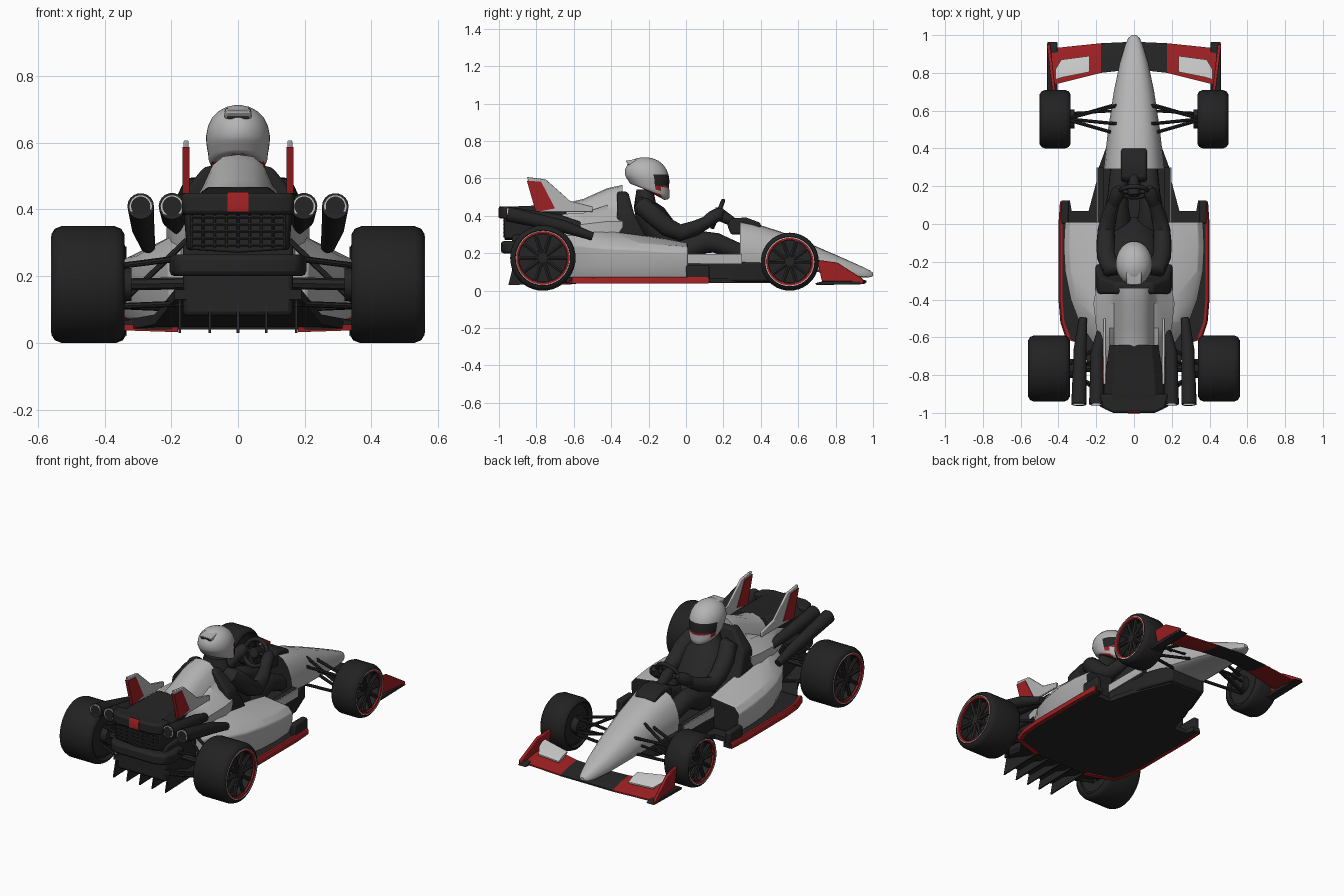
import bpy, bmesh, math
from mathutils import Vector

if "Cube" in bpy.data.objects:
    bpy.data.objects.remove(bpy.data.objects["Cube"])

def mat(name, r, g, b):
    m = bpy.data.materials.new(name)
    m.diffuse_color = (r, g, b, 1)
    m.use_nodes = True
    m.node_tree.nodes["Principled BSDF"].inputs["Base Color"].default_value = m.diffuse_color
    return m
GREY = mat("light grey paint", .46, .46, .46)
BLACK = mat("black plastic", .018, .018, .018)
RED = mat("red paint", .34, .014, .016)
TYRE = mat("tyre rubber", .016, .016, .016)
SUIT = mat("dark suit", .02, .02, .021)
WHITE = mat("pale trim", .56, .56, .56)

def finish(name, bm, mats, mirror=False, bevel=0, angle=38, rule=None):
    bmesh.ops.recalc_face_normals(bm, faces=bm.faces)
    bm.normal_update()
    for f in bm.faces:
        f.smooth = True
        if rule:
            f.material_index = rule(f)
    me = bpy.data.meshes.new(name)
    bm.to_mesh(me)
    bm.free()
    me.set_sharp_from_angle(angle=math.radians(angle))
    for m in (mats if isinstance(mats, list) else [mats]):
        me.materials.append(m)
    o = bpy.data.objects.new(name, me)
    bpy.context.collection.objects.link(o)
    if bevel:
        b = o.modifiers.new("bevel", 'BEVEL')
        b.width, b.segments, b.limit_method = bevel, 2, 'ANGLE'
    if mirror:
        o.modifiers.new("mirror", 'MIRROR')
    return o

def skin(bm, rings, closed=False):
    vs = [[bm.verts.new(p) for p in r] for r in rings]
    n = len(vs[0])
    for i in range(len(vs) if closed else len(vs) - 1):
        a, b = vs[i], vs[(i + 1) % len(vs)]
        for j in range(n):
            bm.faces.new((a[j], a[(j + 1) % n], b[(j + 1) % n], b[j]))
    if not closed:
        bm.faces.new(vs[0])
        bm.faces.new(vs[-1])

def loft(name, rings, mats, **k):
    bm = bmesh.new()
    skin(bm, rings)
    return finish(name, bm, mats, **k)

def sym(y, half):   # symmetric cross-section from centre-top to centre-bottom
    return [(x, y, z) for x, z in half] + [(-x, y, z) for x, z in half[-2:0:-1]]

def side_prism(name, x0, x1, yz, mats, **k):
    return loft(name, [[(x, y, z) for y, z in yz] for x in (x0, x1)], mats, **k)

def plan_prism(name, half, z0, z1, mats, **k):
    xy = half + [(-x, y) for x, y in half[::-1] if x > 0]
    return loft(name, [[(x, y, z) for x, y in xy] for z in (z0, z1)], mats, **k)

def box(name, x0, x1, y0, y1, z0, z1, mats, **k):
    return side_prism(name, x0, x1, [(y0, z0), (y1, z0), (y1, z1), (y0, z1)], mats, **k)

def tube(bm, pts, sx=1, seg=12):
    P = [Vector(p[:3]) for p in pts]
    d = (P[-1] - P[0]).normalized()
    ref = Vector((0, 1, 0)) if abs(d.x) > .75 else Vector((1, 0, 0))
    rings = []
    for i, p in enumerate(P):
        t = (P[min(i + 1, len(P) - 1)] - P[max(i - 1, 0)]).normalized()
        u = (ref - t * ref.dot(t)).normalized()
        v = t.cross(u)
        rings.append([p + pts[i][3] * (u * sx * math.cos(a) + v * math.sin(a))
                      for a in (2 * math.pi * k / seg for k in range(seg))])
    skin(bm, rings)

def tubes(name, paths, mats, mirror=True, **k):
    bm = bmesh.new()
    for p in paths:
        tube(bm, p, **k)
    return finish(name, bm, mats, mirror=mirror)

def lathe(name, prof, cy, cz, m, seg=40):   # closed profile turned about an x axis
    bm = bmesh.new()
    skin(bm, [[(x, cy + r * math.cos(2 * math.pi * i / seg), cz + r * math.sin(2 * math.pi * i / seg))
               for x, r in prof] for i in range(seg)], True)
    return finish(name, bm, m, mirror=True)

# wheels: tyre, rim, coloured ring, spokes
for n, cy, R, a, b, rr in (("front", .555, .155, .335, .5, .122), ("rear", -.765, .175, .34, .56, .137)):
    lathe(n + "_tyres", [(a + .015, rr), (a, rr + .012), (a, R - .025), (a + .01, R - .008), (a + .03, R),
          (b - .03, R), (b - .01, R - .008), (b, R - .025), (b, rr + .012), (b - .015, rr)], cy, R, TYRE)
    lathe(n + "_rim_barrels", [(a + .015, rr), (b - .015, rr), (b - .015, rr - .01), (a + .015, rr - .01)], cy, R, BLACK)
    lathe(n + "_rim_rings", [(b - .016, rr + .005), (b - .002, rr + .005), (b - .004, rr - .006), (b - .016, rr - .006)], cy, R, RED)
    lathe(n + "_rim_pale_lines", [(b - .016, rr + .009), (b + .001, rr + .009), (b + .001, rr + .005), (b - .016, rr + .005)], cy, R, WHITE)
    tubes(n + "_rim_discs", [[(a + .02, cy, R, rr - .008), (b - .06, cy, R, rr - .008)],
          [(a - .02, cy, R, .05), (a + .03, cy, R, .05)], [(b - .07, cy, R, .03), (b - .012, cy, R, .025)]], BLACK, seg=28)
    tubes(n + "_spokes", [[(b - .025, cy + .02 * math.cos(t), R + .02 * math.sin(t), .013),
          (b - .02, cy + (rr - .006) * math.cos(t), R + (rr - .006) * math.sin(t), .011)]
          for t in (math.pi * i / 5 for i in range(10))], BLACK, seg=6)

# suspension arms
def arm(p, q, r=.009):
    return [(*p, r), (*q, r)]
tubes("front_suspension", [arm((.08, .63, .22), (.345, .56, .2)), arm((.1, .48, .24), (.345, .55, .2)),
      arm((.07, .64, .13), (.345, .56, .1)), arm((.1, .48, .13), (.345, .55, .1)),
      arm((.09, .53, .27), (.34, .555, .12)), arm((.08, .6, .17), (.345, .585, .15), .007)], BLACK, seg=8)
tubes("rear_suspension", [arm((.13, -.62, .26), (.36, -.75, .23)), arm((.12, -.9, .26), (.36, -.78, .23)),
      arm((.13, -.62, .1), (.36, -.75, .11)), arm((.12, -.92, .12), (.36, -.78, .11)),
      arm((.13, -.7, .33), (.35, -.77, .12)), arm((.08, -.765, .18), (.36, -.765, .175), .018)], BLACK, seg=8)

# nose cone
def nose(y, w, t, b):
    h = t - b
    return sym(y, [(0, t), (.35 * w, t - .02 * h), (.62 * w, t - .1 * h), (.82 * w, t - .27 * h), (.95 * w, t - .5 * h),
                   (w, b + .28 * h), (.95 * w, b + .08 * h), (.8 * w, b), (0, b)])
loft("nose_cone", [nose(1, .012, .095, .078), nose(.985, .03, .108, .072), nose(.95, .046, .125, .07), nose(.85, .076, .17, .08),
     nose(.7, .107, .235, .1), nose(.5, .137, .318, .12), nose(.36, .153, .362, .13), nose(.29, .16, .375, .135)],
     [GREY, BLACK], rule=lambda f: int(f.normal.y < -.9))
side_prism("dashboard", -.068, .068, [(.22, .35), (.24, .385), (.32, .392), (.4, .362), (.4, .3), (.24, .3)], BLACK, bevel=.012)

# cockpit tub and thin side strips
plan_prism("cockpit_tub", [(.12, .48), (.19, .29), (.195, 0), (.2, -.36)], .05, .15, BLACK, bevel=.01)
box("cockpit_rims", .16, .192, -.05, .3, .13, .196, BLACK, mirror=True)
box("cockpit_side_strips", .192, .198, -.05, .3, .145, .195, GREY, mirror=True)

# sidepods with dark intake face
def pod(y, xo, zt, zs, xi=.17):
    return [(xi, y, .07), (xi, y, zt), (xi + .04, y, zt - .005), (xo - .03, y, zs + .02), (xo, y, zs - .015), (xo - .005, y, .13), (xo - .03, y, .071)]
loft("sidepods", [pod(.01, .365, .255, .215), pod(-.12, .372, .28, .225), pod(-.25, .365, .3, .235), pod(-.4, .335, .32, .24),
     pod(-.52, .29, .335, .25, .14), pod(-.64, .21, .35, .26, .1)], [GREY, BLACK], mirror=True, bevel=.006,
     rule=lambda f: int(f.normal.y > .9))

# engine cover
def cover(y, t, w, s):
    return sym(y, [(0, t), (.045, t - .006), (.08, t - .035), (.105, t - .09), (.13, s + .03), (w, s - .03), (w, .26), (0, .22)])
loft("engine_cover", [cover(-.34, .565, .2, .4), cover(-.42, .548, .215, .4), cover(-.55, .49, .2, .385),
     cover(-.66, .465, .165, .38), cover(-.76, .45, .15, .37)], GREY)

# twin tail fins with red rear halves
side_prism("fins", .148, .163, [(-.85, .608), (-.75, .595), (-.62, .48), (-.5, .45), (-.5, .42), (-.8, .42)], GREY, mirror=True, bevel=.004)
side_prism("fin_red_panels", .145, .166, [(-.851, .588), (-.775, .583), (-.7, .44), (-.803, .42)], RED, mirror=True)

# rear bodywork, grille, bumper, light
loft("rear_deck", [sym(y, [(0, t), (w * .7, t), (w, t - .04), (w * .93, .28), (0, .27)])
     for y, t, w in ((-.64, .468, .13), (-.78, .456, .15), (-.93, .45, .165), (-.97, .445, .155))], BLACK, bevel=.006)
bm = bmesh.new()
for i in range(5):
    z = .292 + i * .021
    tube(bm, [(-.14, -.972, z, .006), (.14, -.972, z, .006)], seg=6)
for i in range(9):
    tube(bm, [(-.14 + i * .035, -.972, .285, .004), (-.14 + i * .035, -.972, .385, .004)], seg=6)
finish("rear_grille", bm, BLACK)
plan_prism("rear_bumper", [(.13, -.99), (.185, -.965), (.205, -.9), (.2, -.8)], .2, .265, BLACK, bevel=.015)
plan_prism("rear_lip", [(.11, -1), (.165, -.975), (.18, -.9)], .385, .45, BLACK, bevel=.012)
side_prism("rear_light", -.032, .032, [(-1.003, .392), (-1.003, .44), (-.994, .453), (-.98, .44), (-.98, .392)], RED)
box("gearbox", -.165, .165, -.93, -.6, .08, .3, BLACK, bevel=.015)

# exhausts
PIPES = [((.27, -.5, .29), (.285, -.66, .345), (.292, -.955, .41)), ((.17, -.55, .34), (.195, -.68, .375), (.198, -.955, .41))]
tubes("exhaust_pipes", [[(*a, .022), (*b, .034), (*c, .04)] for a, b, c in PIPES], BLACK, seg=18)
tubes("exhaust_tips", [[(c[0], -.95, c[2], .034), (c[0], -.958, c[2], .034)] for a, b, c in PIPES], WHITE, seg=18)
tubes("exhaust_bores", [[(c[0], -.95, c[2], .029), (c[0], -.96, c[2], .029)] for a, b, c in PIPES], BLACK, seg=18)

# floor, red edge strips, diffuser
plan_prism("floor", [(.1, .46), (.2, .22), (.24, .07), (.33, .07), (.34, .125), (.385, .125), (.39, -.5), (.35, -.6), (.24, -.66)], .04, .068, BLACK)
loft("side_strips", [[(w - d, y, .038), (w, y + e, .038), (w, y + e, .062), (w - .008, y + e, .074), (w - d, y, .074)]
     for y, w, d, e in ((.12, .392, .022, 0), (0, .4, .022, 0), (-.4, .4, .022, 0), (-.52, .39, .022, 0), (-.6, .36, .024, -.01))], RED, mirror=True)
loft("floor_rear_strips", [[(x, y, z), (x, y + .03, z), (x, y + .03, z + .018), (x, y, z + .018)]
     for x, y, z in ((.36, -.61, .038), (.18, -.665, .032))], RED, mirror=True)
box("intake_vanes", .345, .385, .0, .125, .06, .135, BLACK, mirror=True, bevel=.01)
loft("diffuser", [[(-w, y, z), (w, y, z), (w, y, z + .03), (-w, y, z + .03)]
     for y, z, w in ((-.6, .04, .33), (-.72, .055, .25), (-.93, .13, .19))], BLACK)
for i, x in enumerate((.0, .085, .175)):
    side_prism("diffuser_fin_%d" % i, x - .004, x + .004, [(-.6, .04), (-.95, .03), (-.92, .15), (-.7, .08)], BLACK, mirror=x > 0)

# front wing
def wing(x, y0, y1, z0, z1, t=.014):
    return [(x, y0, z0), (x, (y0 + y1) / 2, (z0 + z1) / 2 - .008), (x, y1, z1), (x, y1, z1 + t * .5), (x, (y0 + y1) / 2, (z0 + z1) / 2 + t), (x, y0, z0 + t * .6)]
loft("front_wing", [wing(0, .965, .82, .045, .075), wing(.175, .957, .8, .04, .072), wing(.435, .93, .735, .035, .075)],
     [BLACK, RED], mirror=True, rule=lambda f: int(f.calc_center_median().x > .175))
loft("front_flaps", [wing(.235, .89, .805, .08, .11), wing(.385, .87, .775, .078, .122), wing(.415, .82, .765, .1, .122)], WHITE, mirror=True)
loft("front_endplates", [[(x + (y - .7) * .12, y, z) for y, z in ((.7, .165), (.81, .15), (.95, .06), (.95, .035), (.73, .04))]
     for x in (.414, .432)], RED, mirror=True, bevel=.004)
side_prism("endplate_feet", .405, .46, [(.69, .04), (.74, .052), (.93, .05), (.965, .035), (.7, .03)], BLACK, mirror=True, bevel=.003)

# seat
loft("seat_back", [[(-w, y0, z), (w, y0, z), (w, y1, z), (-w, y1, z)] for w, y0, y1, z in
     ((.19, -.36, -.1, .14), (.205, -.37, -.22, .3), (.19, -.37, -.28, .42), (.1, -.37, -.31, .53))], BLACK, bevel=.015)

# driver body, arms, legs
bm = bmesh.new()
tube(bm, [(0, .0, .17, .06), (0, -.06, .22, .085), (0, -.13, .31, .09), (0, -.19, .4, .085), (0, -.22, .46, .06), (0, -.22, .54, .045)], sx=1.5, seg=24)
finish("driver_torso", bm, SUIT, angle=60)
tubes("driver_arms", [[(.08, -.24, .475, .03), (.12, -.235, .455, .052), (.145, -.17, .4, .052), (.15, -.1, .34, .049), (.147, -.03, .31, .045),
      (.13, .05, .335, .04), (.105, .12, .37, .032)], [(.11, .1, .365, .028), (.095, .14, .39, .036), (.085, .175, .41, .034), (.08, .195, .43, .015)]], SUIT, seg=16)
tubes("driver_legs", [[(.07, -.1, .2, .06), (.085, 0, .22, .07), (.09, .1, .26, .06), (.085, .16, .255, .054), (.08, .3, .2, .045)]], SUIT, seg=16)

# steering wheel
bpy.ops.mesh.primitive_torus_add(major_radius=.075, minor_radius=.012, major_segments=32, minor_segments=10,
                                 location=(0, .17, .41), rotation=(math.radians(68), 0, 0))
sw = bpy.context.object
sw.name = "steering_wheel"
sw.data.materials.append(BLACK)
sw.data.shade_smooth()
tubes("steering_column", [[(0, .15, .418, .03), (0, .18, .408, .035), (0, .28, .35, .02)], [(-.07, .17, .41, .01), (.07, .17, .41, .01)]], BLACK, mirror=False)

# helmet: turned rings, lower edge raised at the back, red edge and dark visor
HELM = [(.485, .06, .075, -.19), (.489, .074, .094, -.19), (.497, .081, .104, -.192), (.52, .088, .108, -.196), (.548, .09, .11, -.2), (.56, .092, .112, -.202),
        (.59, .095, .116, -.205), (.62, .096, .117, -.21), (.65, .09, .11, -.215), (.675, .078, .095, -.218), (.695, .058, .072, -.22), (.708, .034, .042, -.222), (.713, .01, .012, -.222)]
def lift(z, s):     # s runs from -1 at the back to 1 at the front
    return z + max(0, .62 - z) * .3 * (1 - s)
def helmet_rule(f):
    c = f.calc_center_median()
    s = (c.y + .2) / .11
    if c.y > -.165 and .56 < c.z < .625:
        return 2
    if c.y > -.17 and .545 < c.z < .562:
        return 1
    return int(c.z < lift(.5, s) and s < .6)
loft("helmet", [[(a * math.cos(t), c + b * math.sin(t), lift(z, math.sin(t))) for t in (math.pi * i / 20 for i in range(40))] for z, a, b, c in HELM],
     [GREY, RED, BLACK], rule=helmet_rule, angle=60)
side_prism("helmet_spoiler", -.04, .04, [(-.325, .695), (-.25, .705), (-.25, .66), (-.305, .67)], GREY, bevel=.008)
box("helmet_vent", -.032, .032, -.312, -.29, .671, .685, BLACK)
